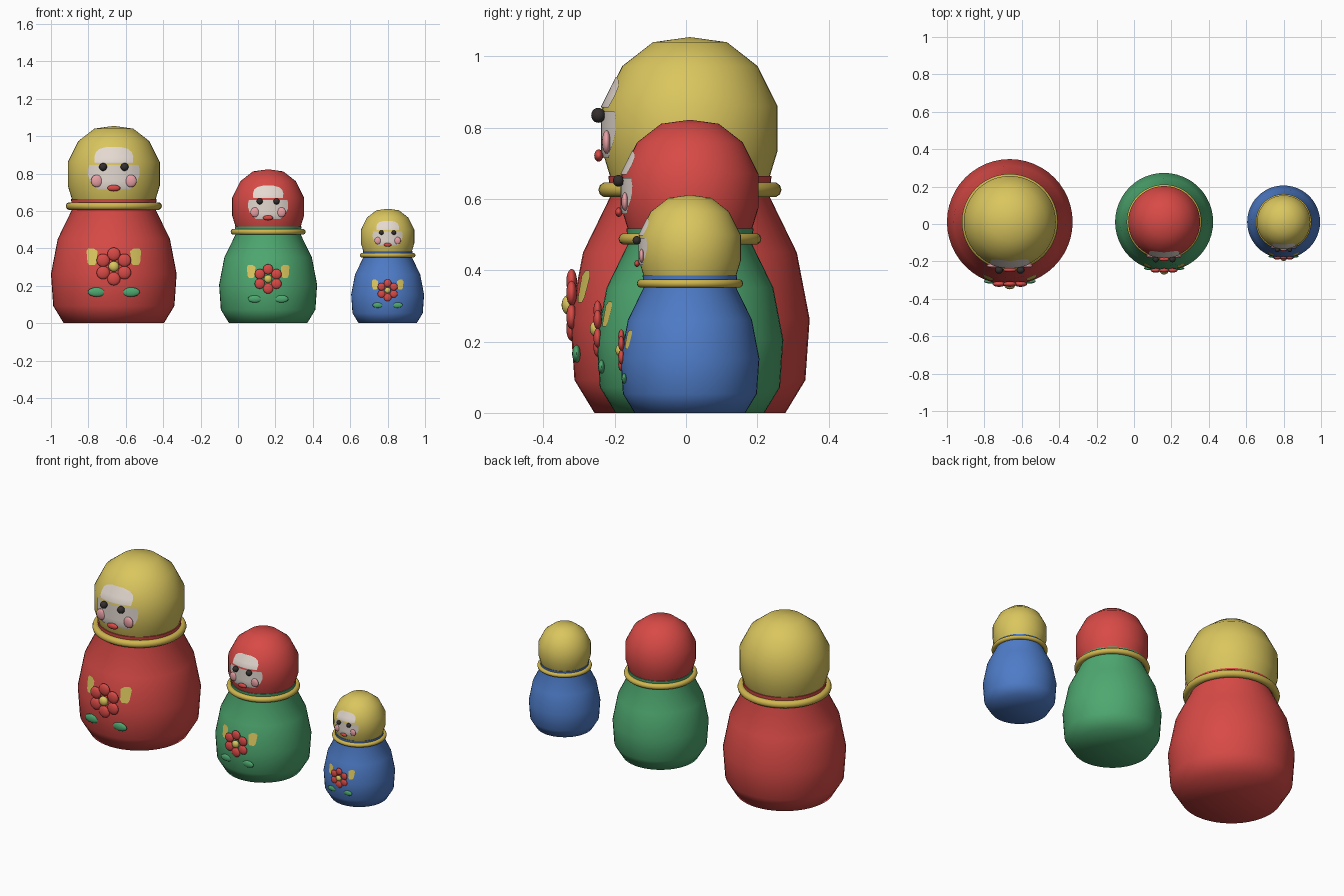
import bpy, bmesh, math
from mathutils import Matrix, Vector

if "Cube" in bpy.data.objects:
    bpy.data.objects.remove(bpy.data.objects["Cube"])


def material(name, rgb):
    def lin(c):
        c /= 255
        return c / 12.92 if c <= 0.04045 else ((c + 0.055) / 1.055) ** 2.4
    m = bpy.data.materials.new(name)
    m.diffuse_color = (*[lin(c) for c in rgb], 1)
    m.use_nodes = True
    m.node_tree.nodes["Principled BSDF"].inputs["Base Color"].default_value = m.diffuse_color
    return m


YELLOW = material("yellow", (218, 198, 94))
GOLD = material("gold", (208, 182, 78))
RED = material("red", (216, 74, 70))
GREEN = material("green", (78, 168, 112))
BLUE = material("blue", (78, 124, 200))
WHITE = material("face_white", (228, 217, 208))
PINK = material("cheek_pink", (232, 160, 165))
BLACK = material("eye_black", (52, 47, 46))

# Profiles of the largest doll (radius, height)
BODY = [(0, 0), (0.268, 0), (0.324, 0.092), (0.336, 0.263), (0.300, 0.45),
        (0.222, 0.61), (0.229, 0.664), (0, 0.664)]
HEAD = [(0, 0.66), (0.223, 0.66), (0.246, 0.735), (0.246, 0.861),
        (0.190, 0.973), (0.104, 1.040), (0, 1.0545)]
# Painted plates: rows of (height, left x, right x)
FOREHEAD = [(0.857, -0.100, 0.100), (0.861, -0.103, 0.103), (0.89, -0.104, 0.104),
            (0.915, -0.096, 0.096), (0.932, -0.075, 0.075), (0.943, -0.035, 0.035)]
FACE = [(0.715, -0.085, 0.085), (0.735, -0.108, 0.108), (0.76, -0.126, 0.126),
        (0.79, -0.137, 0.137), (0.82, -0.138, 0.138), (0.845, -0.132, 0.132)]
APRON = [(0.31, 0.102, 0.132), (0.325, 0.092, 0.141), (0.385, 0.087, 0.146),
         (0.40, 0.108, 0.136)]


def finish(name, bm, mat, place):
    bm.transform(place)
    mesh = bpy.data.meshes.new(name)
    bm.to_mesh(mesh)
    bm.free()
    mesh.materials.append(mat)
    ob = bpy.data.objects.new(name, mesh)
    bpy.context.collection.objects.link(ob)
    bpy.ops.object.select_all(action='DESELECT')
    bpy.context.view_layer.objects.active = ob
    ob.select_set(True)
    bpy.ops.object.shade_smooth_by_angle(angle=math.radians(60))
    return ob


def lathe(name, profile, mat, place, closed=False, steps=48):
    bm = bmesh.new()
    vs = [bm.verts.new((r, 0, z)) for r, z in profile]
    pairs = list(zip(vs, vs[1:])) + ([(vs[-1], vs[0])] if closed else [])
    edges = [bm.edges.new(p) for p in pairs]
    bmesh.ops.spin(bm, geom=vs + edges, cent=(0, 0, 0), axis=(0, 0, 1),
                   angle=2 * math.pi, steps=steps)
    bmesh.ops.remove_doubles(bm, verts=bm.verts, dist=1e-5)
    bmesh.ops.recalc_face_normals(bm, faces=bm.faces)
    return finish(name, bm, mat, place)


def bead(name, centre, radii, mat, place):
    bm = bmesh.new()
    bmesh.ops.create_uvsphere(bm, u_segments=20, v_segments=12, radius=1)
    bm.transform(Matrix.Translation(centre) @ Matrix.Diagonal((*radii, 1)))
    return finish(name, bm, mat, place)


def radius_at(profile, z):
    for (r0, z0), (r1, z1) in zip(profile, profile[1:]):
        if z0 < z1 and z0 <= z <= z1:
            return r0 + (r1 - r0) * (z - z0) / (z1 - z0)


def plate(name, profile, rows, mat, place, cols=12):
    """Thin painted patch following the front of a turned profile."""
    bm = bmesh.new()
    grid = []
    for z, a, b in rows:
        r = radius_at(profile, z) + 0.003
        xs = [a + (b - a) * i / cols for i in range(cols + 1)]
        grid.append([bm.verts.new((x, -math.sqrt(r * r - x * x), z)) for x in xs])
    for lo, hi in zip(grid, grid[1:]):
        for i in range(cols):
            bm.faces.new((lo[i], lo[i + 1], hi[i + 1], hi[i]))
    return finish(name, bm, mat, place)


def doll(size, x, scale, body_mat, scarf_mat):
    place = Matrix.Translation((x, 0.011, 0)) @ Matrix.Scale(scale, 4)

    def n(part):
        return f"{size}_{part}"

    # Turned body, head and neck ring
    lathe(n("body"), BODY, body_mat, place)
    lathe(n("headscarf"), HEAD, scarf_mat, place)
    ring = [(0.236 + 0.021 * math.cos(a), 0.626 + 0.021 * math.sin(a))
            for a in [i * math.pi / 5 for i in range(10)]]
    lathe(n("neck_ring"), ring, GOLD, place, closed=True)

    # Face
    plate(n("forehead"), HEAD, FOREHEAD, WHITE, place)
    plate(n("face"), HEAD, FACE, WHITE, place)
    bead(n("mouth"), (0, -0.256, 0.722), (0.035, 0.0125, 0.017), RED, place)
    for side, s in (("left", -1), ("right", 1)):
        bead(n(side + "_eye"), (0.0575 * s, -0.257, 0.835), (0.021, 0.02, 0.021), BLACK, place)
        bead(n(side + "_cheek"), (0.091 * s, -0.234, 0.760), (0.031, 0.0125, 0.033), PINK, place)
        # Apron patches and leaves
        rows = [(z, *sorted((a * s, b * s))) for z, a, b in APRON]
        plate(n(side + "_apron_patch"), BODY, rows, YELLOW, place, 4)
        bead(n(side + "_leaf"), (0.091 * s, -0.318, 0.166), (0.048, 0.0125, 0.025), GREEN, place)

    # Flower
    for i in range(6):
        a = math.pi / 2 + i * math.pi / 3
        bead(n(f"petal_{i + 1}"), (0.066 * math.cos(a), -0.332, 0.303 + 0.066 * math.sin(a)),
             (0.035, 0.015, 0.035), RED, place)
    bead(n("flower_centre"), (0, -0.340, 0.303), (0.028, 0.02, 0.028), YELLOW, place)


doll("large", -0.664, 1.0, RED, YELLOW)
doll("medium", 0.161, 0.78, GREEN, RED)
doll("small", 0.80, 0.58, BLUE, YELLOW)
